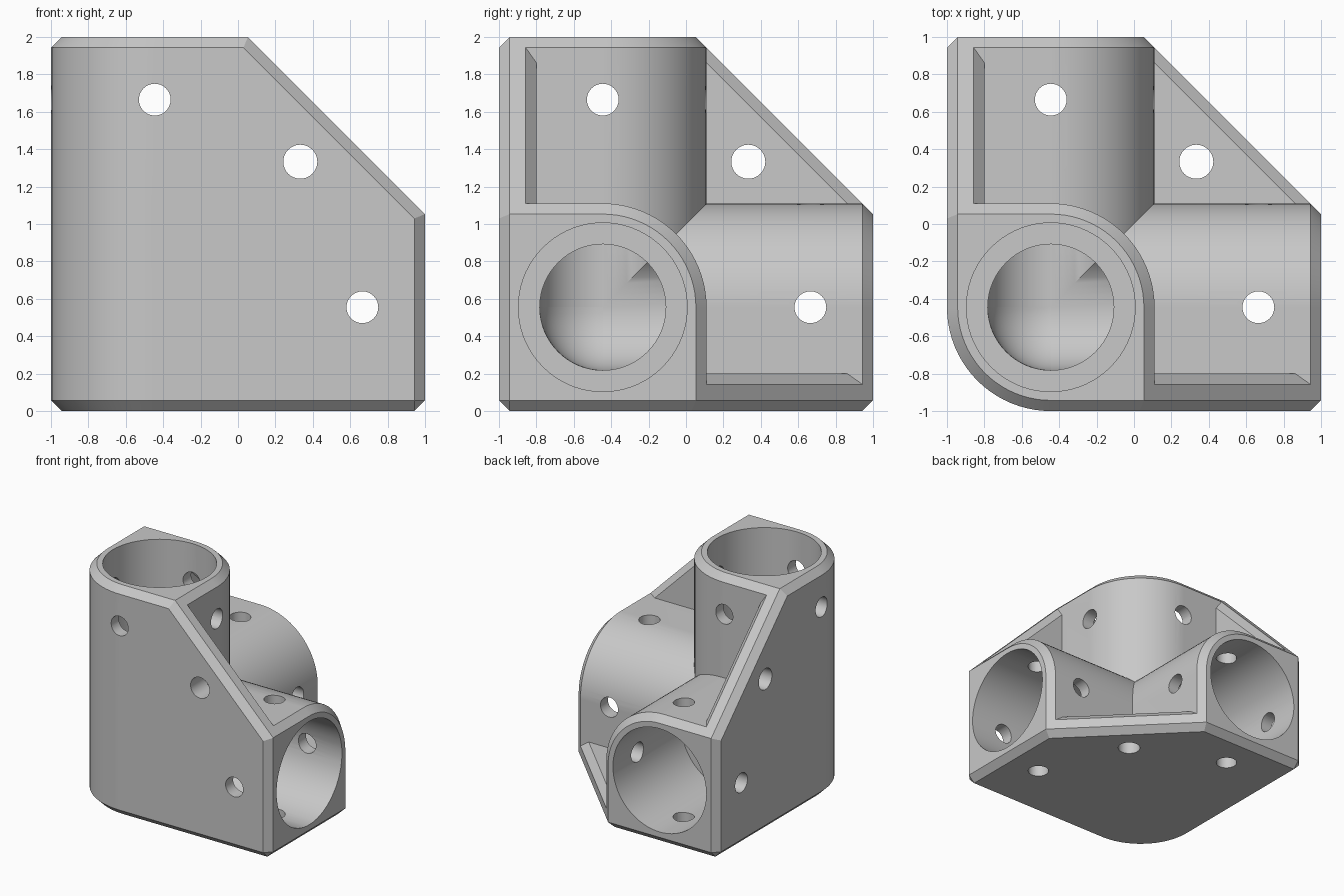
import bpy, bmesh, math
from mathutils import Vector

cube = bpy.data.objects.get("Cube")
if cube:
    bpy.data.objects.remove(cube, do_unlink=True)

SIZE = 2.0        # overall length of each arm
WIDTH = 1.11      # arm cross-section
MID = WIDTH / 2   # arm axis, measured from the outer corner
CHAMFER = 0.057
SLOPE = WIDTH - CHAMFER   # where the sloping web edges begin
PLATE = 0.2       # web thickness
BORE, INNER = 0.451, 0.337
STEP = 1.055      # where the wide bore stops
SCREW = 1.665     # screw hole distance along each arm
WEB = 1.333       # web hole position

grey = bpy.data.materials.new("light_grey")
grey.use_nodes = True
colour = (0.58, 0.58, 0.58, 1)
grey.diffuse_color = colour
grey.node_tree.nodes["Principled BSDF"].inputs["Base Color"].default_value = colour


def orient(a, b, h, axis):
    """Put h on the given axis and a, b on the other two in order."""
    co = [a, b]
    co.insert(axis, h)
    return Vector(co)


def finish(bm, name):
    bmesh.ops.recalc_face_normals(bm, faces=bm.faces[:])
    mesh = bpy.data.meshes.new(name)
    bm.to_mesh(mesh)
    bm.free()
    mesh.materials.append(grey)
    ob = bpy.data.objects.new(name, mesh)
    bpy.context.collection.objects.link(ob)
    return ob


def solid(profile, lo, hi, axis):
    bm = bmesh.new()
    rings = [[bm.verts.new(orient(a, b, h, axis)) for a, b in profile] for h in (lo, hi)]
    n = len(profile)
    for ring in rings:
        bm.faces.new(ring)
    for i in range(n):
        j = (i + 1) % n
        bm.faces.new((rings[0][i], rings[0][j], rings[1][j], rings[1][i]))
    bmesh.ops.recalc_face_normals(bm, faces=bm.faces[:])
    return bm


def chamfer(bm):
    edges = [e for e in bm.edges if e.calc_face_angle(0) > math.radians(60)]
    bmesh.ops.bevel(bm, geom=edges, offset=CHAMFER, segments=1,
                    affect='EDGES', clamp_overlap=False)


def trim(bm):
    """Slice arm corners flush with the chamfers of the sloping web edges."""
    for axis in range(3):
        point = orient(SIZE, SLOPE, CHAMFER, axis)
        normal = orient(math.sqrt(0.5), math.sqrt(0.5), -1, axis)
        bmesh.ops.bisect_plane(bm, geom=bm.verts[:] + bm.edges[:] + bm.faces[:], dist=1e-4,
                               plane_co=point, plane_no=normal, clear_outer=True)
        bmesh.ops.holes_fill(bm, edges=[e for e in bm.edges if e.is_boundary], sides=0)


def arc(start, steps=20):
    """Quarter turn about the arm axis."""
    angles = [start + math.pi / 2 * i / steps for i in range(steps + 1)]
    return [(MID + MID * math.cos(t), MID + MID * math.sin(t)) for t in angles]


def arm(name, outer_corner, lo, axis):
    section = outer_corner + [(WIDTH, 0)] + arc(0) + [(0, WIDTH)]
    bm = solid(section, lo, SIZE, axis)
    chamfer(bm)
    trim(bm)
    return finish(bm, name)


def cylinder(name, radius, a, b, lo, hi, axis, sides):
    turn = [2 * math.pi * i / sides for i in range(sides)]
    circle = [(a + radius * math.cos(t), b + radius * math.sin(t)) for t in turn]
    return finish(solid(circle, lo, hi, axis), name)


def combine(body, other, operation):
    mod = body.modifiers.new(operation.lower(), 'BOOLEAN')
    mod.operation = operation
    mod.solver = 'MANIFOLD'
    mod.object = other
    bpy.context.view_layer.objects.active = body
    bpy.ops.object.modifier_apply(modifier=mod.name)
    bpy.data.objects.remove(other, do_unlink=True)


# Upright arm with rounded outer corner, and two level arms
body = arm("corner_connector", arc(math.pi), 0, 2)
for axis in (0, 1):
    combine(body, arm("level_arm", [(0, 0)], MID, axis), 'UNION')

# Webs joining the arms, with sloping outer edges
outline = [(MID, MID), (SIZE, MID), (SIZE, SLOPE), (SLOPE, SIZE), (MID, SIZE)]
for axis in range(3):
    bm = solid(outline, 0, PLATE, axis)
    chamfer(bm)
    combine(body, finish(bm, "web"), 'UNION')

# Rounded hollow where the bores meet
bm = bmesh.new()
bmesh.ops.create_uvsphere(bm, u_segments=64, v_segments=32, radius=INNER - 0.001)
bmesh.ops.translate(bm, verts=bm.verts[:], vec=(MID, MID, MID))
combine(body, finish(bm, "hollow"), 'DIFFERENCE')

# Stepped bores and screw holes
for axis in range(3):
    cutters = [
        cylinder("narrow_bore", INNER, MID, MID, MID, STEP + 0.1, axis, 64),
        cylinder("wide_bore", BORE, MID, MID, STEP, SIZE + 0.1, axis, 72),
        cylinder("screw_hole", 0.085, MID, SCREW, -0.1, 1.3, axis, 32),
        cylinder("screw_hole", 0.085, SCREW, MID, -0.1, 1.3, axis, 32),
        cylinder("web_hole", 0.091, WEB, WEB, -0.1, 0.4, axis, 32),
    ]
    for cutter in cutters:
        combine(body, cutter, 'DIFFERENCE')

# Tidy the joins, centre on the origin and shade
bm = bmesh.new()
bm.from_mesh(body.data)
bmesh.ops.remove_doubles(bm, verts=bm.verts[:], dist=1e-4)
bmesh.ops.dissolve_limit(bm, angle_limit=math.radians(0.5), verts=bm.verts[:],
                         edges=bm.edges[:])
bmesh.ops.translate(bm, verts=bm.verts[:], vec=(-1, -1, 0))
bm.to_mesh(body.data)
bm.free()
bpy.ops.object.select_all(action='DESELECT')
body.select_set(True)
bpy.context.view_layer.objects.active = body
bpy.ops.object.shade_smooth_by_angle(angle=math.radians(30))
weighted = body.modifiers.new("even_shading", 'WEIGHTED_NORMAL')
weighted.keep_sharp = True
